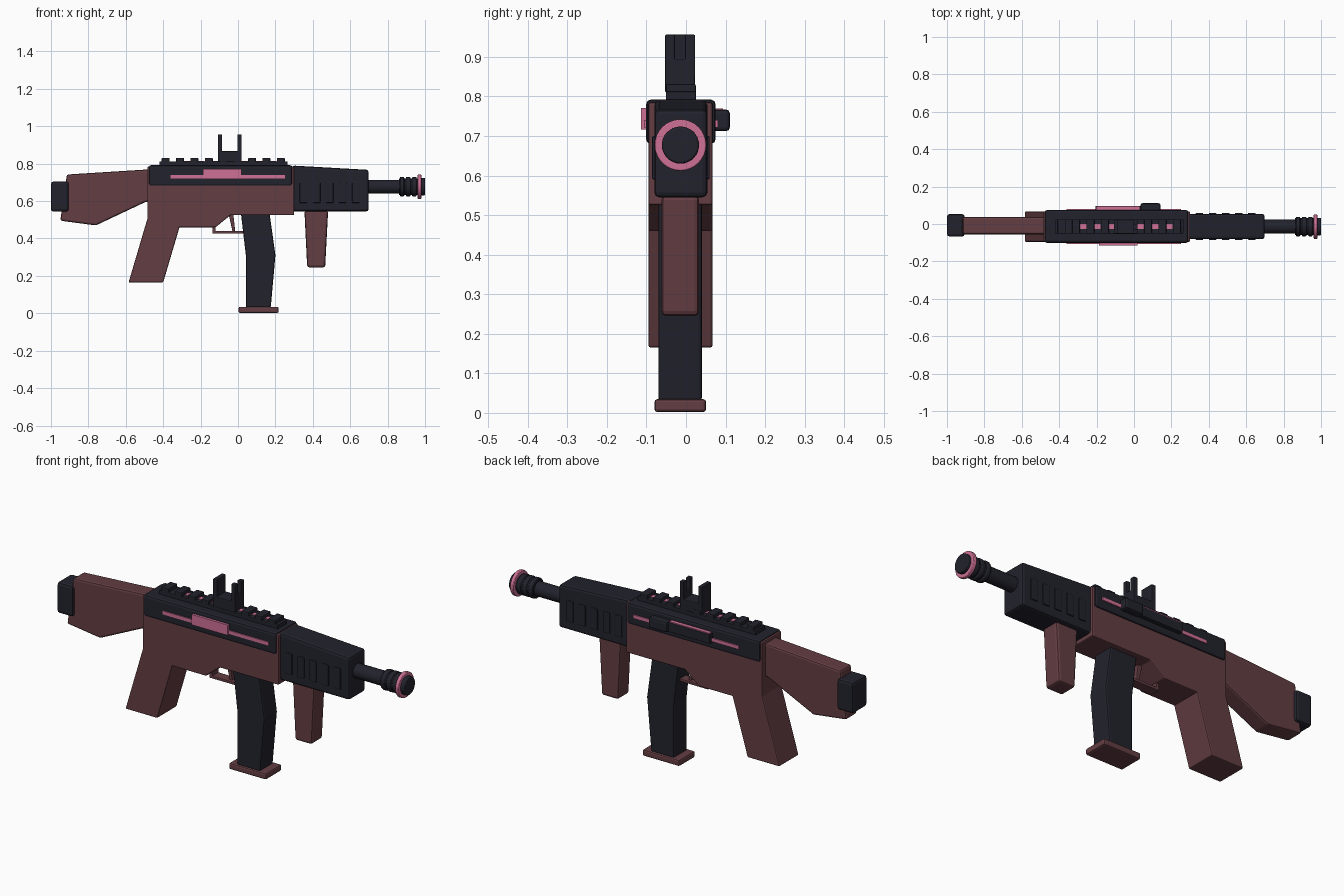
import bpy, bmesh, math
from mathutils import Matrix

cube = bpy.data.objects.get("Cube")
if cube:
    bpy.data.objects.remove(cube, do_unlink=True)

MID = -0.014    # centre plane of the body
BORE = 0.677    # height of the barrel axis


def material(name, rgb):
    m = bpy.data.materials.new(name)
    m.use_nodes = True
    m.diffuse_color = (*rgb, 1)
    m.node_tree.nodes["Principled BSDF"].inputs["Base Color"].default_value = (*rgb, 1)
    return m


BROWN = material("dusty brown", (0.125, 0.047, 0.055))
DARK = material("blue black", (0.016, 0.016, 0.026))
PINK = material("rose pink", (0.62, 0.165, 0.30))


def finish(name, bm, mat, bevel=0.0):
    bmesh.ops.recalc_face_normals(bm, faces=bm.faces)
    mesh = bpy.data.meshes.new(name)
    bm.to_mesh(mesh)
    bm.free()
    mesh.materials.append(mat)
    ob = bpy.data.objects.new(name, mesh)
    bpy.context.collection.objects.link(ob)
    if bevel:
        mod = ob.modifiers.new("soft edges", 'BEVEL')
        mod.width = bevel
        mod.segments = 2
        mod.limit_method = 'ANGLE'
    return ob


def plate(name, profile, y0, y1, mat, bevel=0.0):
    """Side profile (x, z) extruded from y0 to y1."""
    bm = bmesh.new()
    face = bm.faces.new([bm.verts.new((x, y0, z)) for x, z in profile])
    ext = bmesh.ops.extrude_face_region(bm, geom=[face])["geom"]
    moved = [v for v in ext if isinstance(v, bmesh.types.BMVert)]
    bmesh.ops.translate(bm, verts=moved, vec=(0, y1 - y0, 0))
    return finish(name, bm, mat, bevel)


def box(name, x0, x1, y0, y1, z0, z1, mat, bevel=0.0):
    return plate(name, [(x0, z0), (x1, z0), (x1, z1), (x0, z1)], y0, y1, mat, bevel)


def tube(name, x0, x1, radius, mat, bevel=0.0):
    bm = bmesh.new()
    turn = Matrix.Translation(((x0 + x1) / 2, MID, BORE)) @ Matrix.Rotation(math.pi / 2, 4, 'Y')
    bmesh.ops.create_cone(bm, cap_ends=True, segments=32, radius1=radius,
                          radius2=radius, depth=x1 - x0, matrix=turn)
    ob = finish(name, bm, mat, bevel)
    bpy.ops.object.select_all(action='DESELECT')
    bpy.context.view_layer.objects.active = ob
    ob.select_set(True)
    bpy.ops.object.shade_smooth_by_angle(angle=math.radians(35))


# Receiver and grip
plate("lower_receiver", [(-0.485, 0.785), (-0.485, 0.46), (-0.12, 0.46), (-0.04, 0.525),
                         (0.30, 0.525), (0.30, 0.785)], -0.095, 0.067, BROWN, 0.006)
plate("rear_grip", [(-0.495, 0.47), (-0.585, 0.165), (-0.40, 0.165), (-0.31, 0.47),
                    (-0.35, 0.52), (-0.48, 0.52)], -0.095, 0.067, BROWN, 0.006)
box("upper_receiver", -0.477, 0.29, -0.101, 0.075, 0.68, 0.792, DARK, 0.012)

# Side trim and charging handle
for side, ya, yb in (("right", -0.106, -0.09), ("left", 0.06, 0.081)):
    box(side + "_trim_strip", -0.36, 0.25, ya, yb, 0.722, 0.74, PINK)
box("right_port_cover", -0.187, 0.02, -0.114, -0.09, 0.717, 0.771, PINK)
box("left_port_rim", -0.20, 0.03, 0.06, 0.094, 0.74, 0.769, PINK)
box("left_port_cover", -0.205, 0.035, 0.06, 0.097, 0.715, 0.764, DARK, 0.003)
box("charging_handle", 0.035, 0.142, 0.06, 0.111, 0.712, 0.767, DARK, 0.01)

# Top rail, teeth and inlays
box("rail_base", -0.42, 0.265, -0.051, 0.025, 0.785, 0.812, DARK, 0.003)
for i in range(9):
    x = -0.387 + i * 0.077
    box(f"rail_tooth_{i + 1}", x - 0.021, x + 0.021, -0.051, 0.025, 0.805, 0.831, DARK, 0.004)
    if i in (1, 2, 3, 5, 6, 7):
        box(f"rail_inlay_{i + 1}", x + 0.022, x + 0.055, MID - 0.013, MID + 0.013,
            0.808, 0.815, PINK)

# Sight: base, solid rear post, notched front post
box("sight_base", -0.108, 0.02, -0.053, 0.023, 0.81, 0.867, DARK, 0.004)
box("sight_rear_post", -0.108, -0.085, -0.053, 0.023, 0.85, 0.956, DARK, 0.004)
box("sight_front_foot", -0.003, 0.02, -0.053, 0.023, 0.85, 0.895, DARK, 0.003)
for side, ya in (("right", -0.053), ("left", -0.002)):
    box(side + "_sight_front_prong", -0.003, 0.02, ya, ya + 0.025, 0.88, 0.956, DARK, 0.003)

# Handguard with raised ribs
plate("handguard", [(0.29, 0.545), (0.698, 0.545), (0.698, 0.767), (0.29, 0.79)],
      -0.08, 0.054, DARK, 0.012)
for i in range(5):
    x = 0.35 + i * 0.07
    for side, ya, yb in (("right", -0.086, -0.07), ("left", 0.04, 0.060)):
        box(f"{side}_handguard_rib_{i + 1}", x - 0.02, x + 0.02, ya, yb, 0.59, 0.70, DARK, 0.004)

# Barrel and muzzle
tube("barrel", 0.68, 0.88, 0.037, DARK)
tube("muzzle_core", 0.86, 0.97, 0.045, DARK)
for i, x in enumerate((0.865, 0.898, 0.931)):
    tube(f"muzzle_ring_{i + 1}", x, x + 0.024, 0.052, DARK, 0.005)
tube("muzzle_pink_ring", 0.961, 0.98, 0.065, PINK, 0.003)
tube("muzzle_tip", 0.97, 1.0, 0.047, DARK, 0.005)

# Foregrip
plate("foregrip", [(0.355, 0.55), (0.37, 0.245), (0.466, 0.245), (0.482, 0.55)],
      -0.062, 0.033, BROWN, 0.012)

# Magazine
plate("magazine", [(0.015, 0.54), (0.042, 0.31), (0.042, 0.03), (0.175, 0.03),
                   (0.2, 0.31), (0.168, 0.54)], -0.07, 0.04, DARK, 0.008)
box("magazine_base", 0.003, 0.217, -0.08, 0.051, 0.002, 0.035, BROWN, 0.008)

# Trigger and guard
box("trigger_guard", -0.137, 0.03, -0.04, 0.012, 0.426, 0.44, BROWN, 0.003)
box("trigger_guard_rear", -0.137, -0.12, -0.04, 0.012, 0.43, 0.47, BROWN, 0.003)
plate("trigger", [(-0.05, 0.53), (-0.03, 0.44), (-0.015, 0.44), (-0.025, 0.53)],
      -0.027, -0.001, BROWN, 0.002)

# Stock and butt pad
plate("stock", [(-0.47, 0.77), (-0.915, 0.742), (-0.95, 0.495), (-0.76, 0.47),
                (-0.495, 0.595), (-0.47, 0.595)], -0.055, 0.038, BROWN, 0.01)
box("butt_pad", -1.0, -0.905, -0.067, 0.053, 0.543, 0.705, DARK, 0.014)
